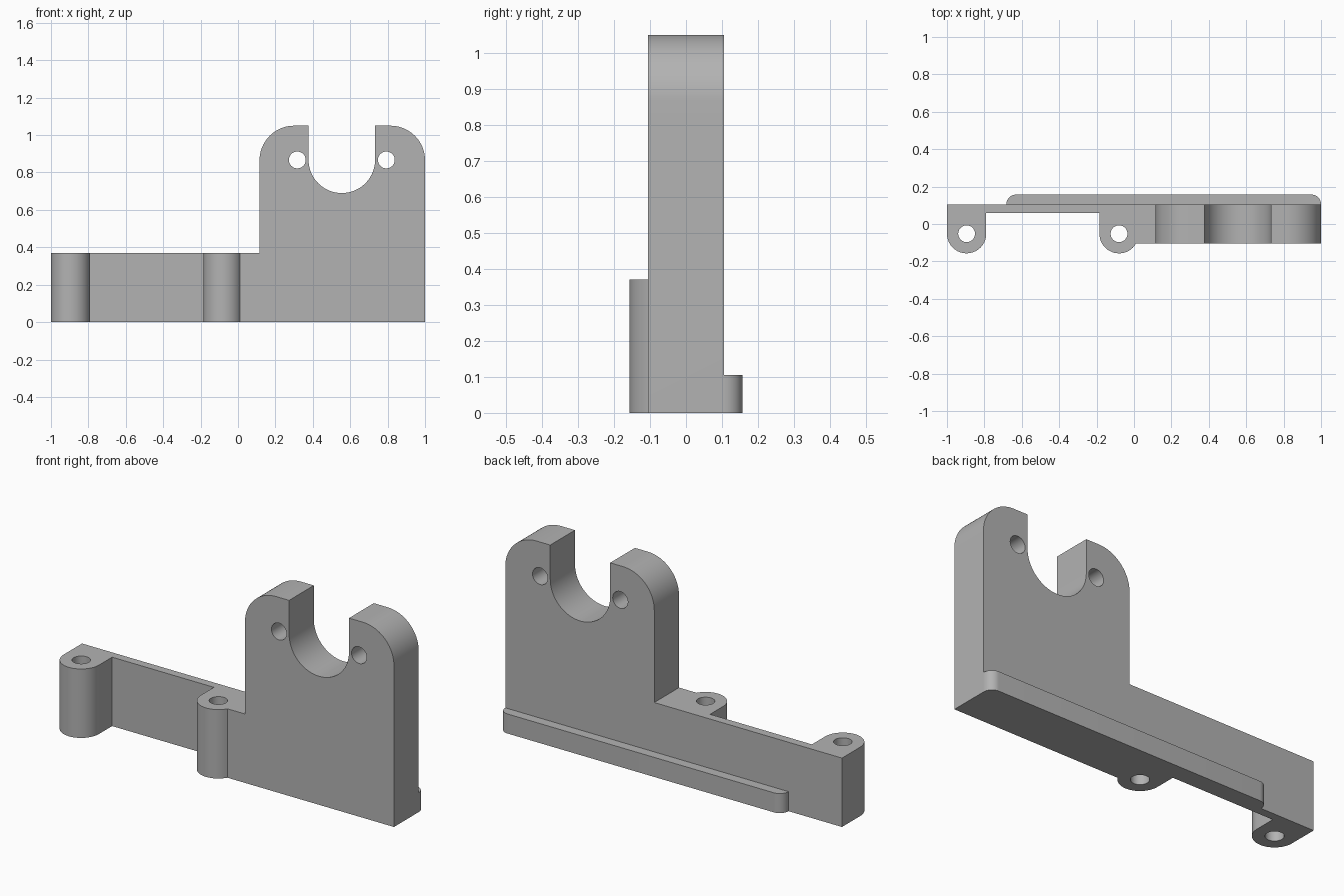
import bpy, bmesh
from math import sin, cos, radians
from mathutils import Vector

cube = bpy.data.objects.get("Cube")
if cube:
    bpy.data.objects.remove(cube, do_unlink=True)

grey = bpy.data.materials.new("plain grey")
grey.use_nodes = True
grey.diffuse_color = (0.45, 0.45, 0.45, 1)
grey.node_tree.nodes["Principled BSDF"].inputs["Base Color"].default_value = (0.45, 0.45, 0.45, 1)


def arc(cx, cy, r, start, end, steps=20):
    """Points along an arc, angles in degrees."""
    angles = [radians(start + (end - start) * i / steps) for i in range(steps + 1)]
    return [(cx + r * cos(a), cy + r * sin(a)) for a in angles]


def prism(name, outline, low, high, axis):
    """Extrude a closed 2D outline along z (plan) or along y (elevation)."""
    bm = bmesh.new()
    place = (lambda u, v: (u, v, low)) if axis == "z" else (lambda u, v: (u, low, v))
    face = bm.faces.new([bm.verts.new(place(u, v)) for u, v in outline])
    depth = high - low
    push = Vector((0, 0, depth)) if axis == "z" else Vector((0, depth, 0))
    result = bmesh.ops.extrude_face_region(bm, geom=[face])
    moved = [g for g in result["geom"] if isinstance(g, bmesh.types.BMVert)]
    bmesh.ops.translate(bm, verts=moved, vec=push)
    bmesh.ops.recalc_face_normals(bm, faces=bm.faces)
    mesh = bpy.data.meshes.new(name)
    bm.to_mesh(mesh)
    bm.free()
    mesh.materials.append(grey)
    obj = bpy.data.objects.new(name, mesh)
    bpy.context.collection.objects.link(obj)
    return obj


def combine(target, tool, operation):
    """Apply a boolean and remove the tool object."""
    mod = target.modifiers.new(operation.lower(), "BOOLEAN")
    mod.operation, mod.object, mod.solver = operation, tool, "EXACT"
    bpy.context.view_layer.objects.active = target
    bpy.ops.object.modifier_apply(modifier=mod.name)
    bpy.data.objects.remove(tool, do_unlink=True)


half = 0.105      # half thickness of the plate
left_x, right_x, top = 0.115, 1.0, 1.05
hole_r = 0.045

# Upright plate with rounded shoulders and an open round notch
shoulder = 0.185
notch_x, notch_z, notch_r = 0.555, 0.868, 0.178
plate = prism(
    "upright_plate",
    [(left_x, 0), (right_x, 0)]
    + arc(right_x - shoulder, top - shoulder, shoulder, 0, 90)
    + [(notch_x + notch_r, top)]
    + arc(notch_x, notch_z, notch_r, 0, -180, 36)
    + [(notch_x - notch_r, top)]
    + arc(left_x + shoulder, top - shoulder, shoulder, 90, 180),
    -half, half, "y")
for x in (0.317, 0.793):
    combine(plate, prism("hole_cutter", arc(x, 0.867, hole_r, 0, 348.75, 31), -0.3, 0.3, "y"), "DIFFERENCE")

# Low arm with two rounded screw bosses
boss_y, boss_r, web_y = -0.052, 0.105, 0.06
boss_xs = (-0.895, -0.08)
arm = prism(
    "mounting_arm",
    [(-1, half)]
    + arc(boss_xs[0], boss_y, boss_r, 180, 360)
    + [(boss_xs[0] + boss_r, web_y), (boss_xs[1] - boss_r, web_y)]
    + arc(boss_xs[1], boss_y, boss_r, 180, 329.7)
    + [(left_x, -half), (left_x, half)],
    0, 0.37, "z")
for x in boss_xs:
    combine(arm, prism("hole_cutter", arc(x, boss_y, hole_r, 0, 348.75, 31), -0.2, 0.6, "z"), "DIFFERENCE")

# Raised rail along the bottom of the back, with rounded ends
rail_y, rail_r, rail_left = 0.157, 0.05, -0.682
rail = prism(
    "back_rail",
    [(rail_left, half), (right_x, half)]
    + arc(right_x - rail_r, rail_y - rail_r, rail_r, 0, 90, 10)
    + arc(rail_left + rail_r, rail_y - rail_r, rail_r, 90, 180, 10),
    0, 0.105, "z")

# Join into one solid bracket
combine(plate, arm, "UNION")
combine(plate, rail, "UNION")
plate.name = "bracket"
bpy.ops.object.select_all(action="DESELECT")
plate.select_set(True)
bpy.context.view_layer.objects.active = plate
bpy.ops.object.shade_smooth_by_angle(angle=radians(30))
